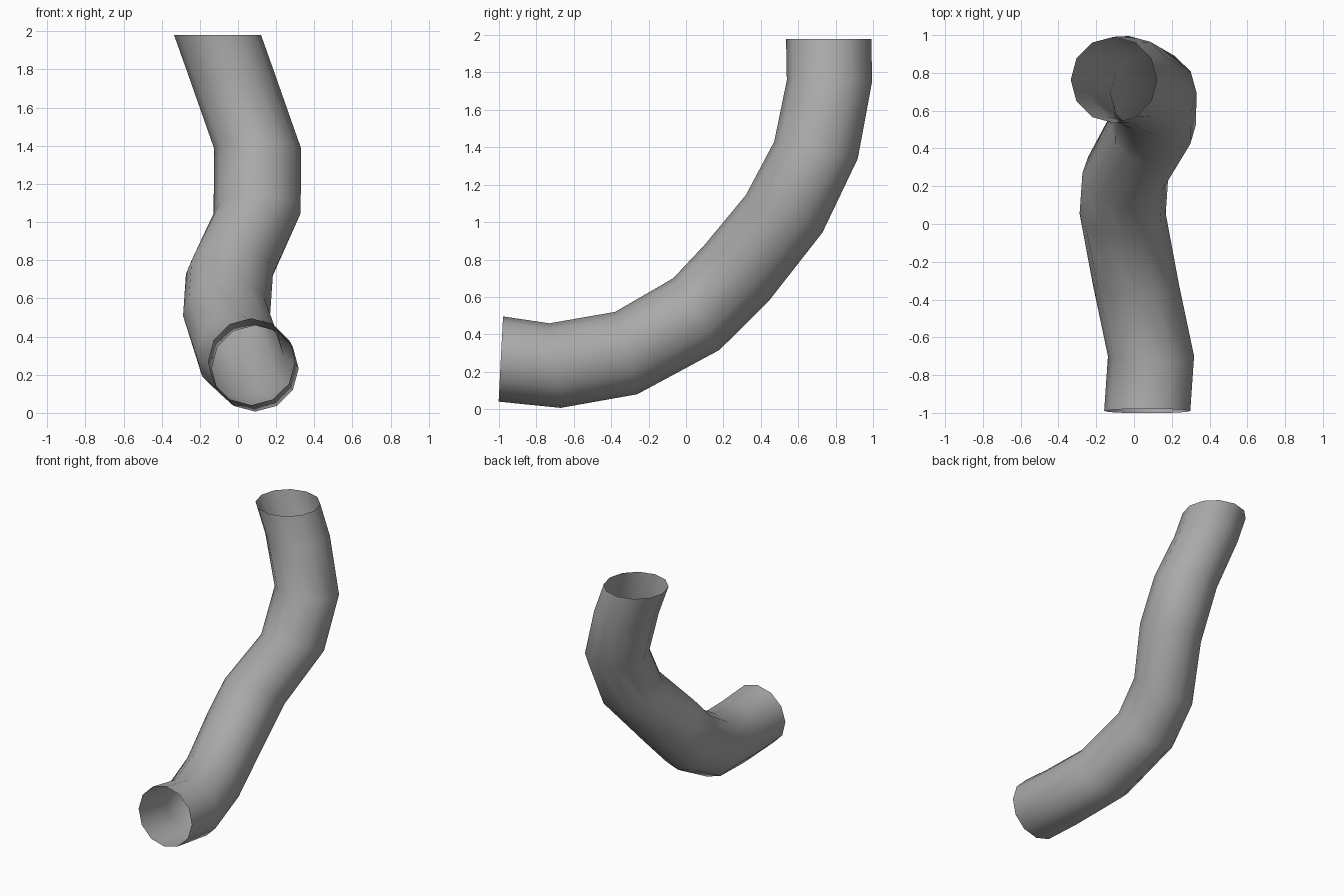
import bpy
import bmesh
from math import cos, sin, tau, radians
from mathutils import Vector

cube = bpy.data.objects.get("Cube")
if cube:
    bpy.data.objects.remove(cube, do_unlink=True)

SIDES = 12
RADIUS = 0.228

# Path of the pipe: centre x, y, z and pitch of each ring about the x axis
STATIONS = [
    (0.07, -0.99, 0.268, -3),
    (0.09, -0.70, 0.233, 7.5),
    (0.01, -0.32, 0.30, 15),
    (-0.06, 0.055, 0.508, 33),
    (-0.045, 0.27, 0.727, 49),
    (0.10, 0.525, 1.045, 64),
    (0.103, 0.695, 1.385, 78.5),
    (-0.027, 0.767, 1.755, 89),
    (-0.107, 0.763, 1.98, 90),
]


def make_material(name, colour):
    mat = bpy.data.materials.new(name)
    mat.use_nodes = True
    mat.diffuse_color = colour
    mat.node_tree.nodes["Principled BSDF"].inputs["Base Color"].default_value = colour
    return mat


def ring(bm, x, y, z, pitch):
    """Circle of vertices that keeps its width along x and is pitched about it."""
    up = Vector((0, -sin(radians(pitch)), cos(radians(pitch))))
    side = Vector((1, 0, 0))
    angles = [tau * i / SIDES for i in range(SIDES)]
    return [bm.verts.new(Vector((x, y, z)) + RADIUS * (cos(a) * side + sin(a) * up))
            for a in angles]


# Open-ended bent pipe
bm = bmesh.new()
rings = [ring(bm, *station) for station in STATIONS]
for near, far in zip(rings, rings[1:]):
    for i in range(SIDES):
        j = (i + 1) % SIDES
        face = bm.faces.new((near[i], far[i], far[j], near[j]))
        face.smooth = True
bm.normal_update()

# Make the walls face outward
first = bm.faces[:][0]
if first.normal.dot(first.calc_center_median() - Vector(STATIONS[0][:3])) < 0:
    bmesh.ops.reverse_faces(bm, faces=bm.faces[:])

mesh = bpy.data.meshes.new("bent_pipe")
bm.to_mesh(mesh)
bm.free()
mesh.materials.append(make_material("plain grey", (0.4, 0.4, 0.4, 1)))
pipe = bpy.data.objects.new("bent_pipe", mesh)
bpy.context.collection.objects.link(pipe)
